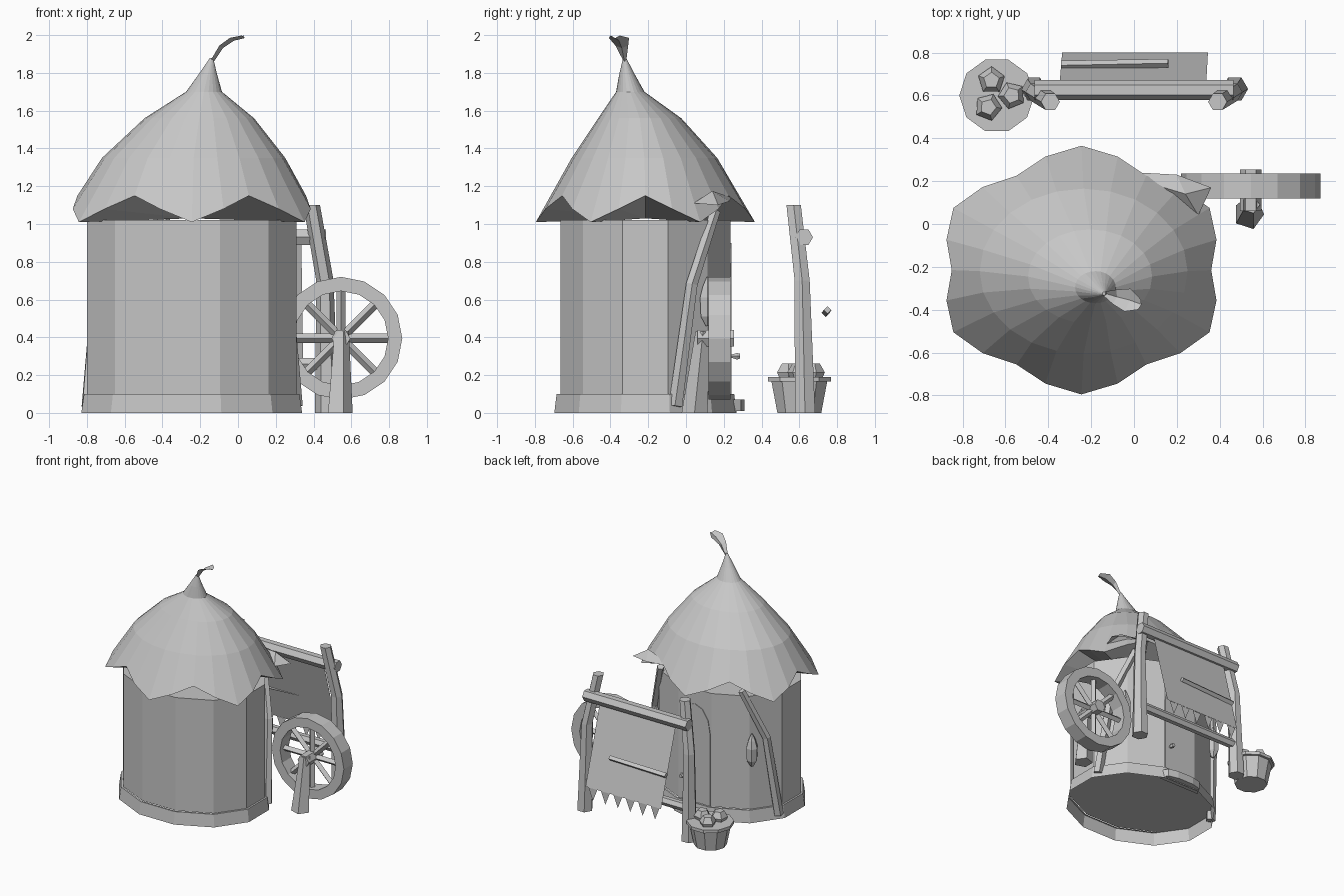
import bpy
import bmesh
from math import sin, cos, pi, radians
from mathutils import Vector

if "Cube" in bpy.data.objects:
    bpy.data.objects.remove(bpy.data.objects["Cube"])

grey = bpy.data.materials.new("plain grey")
grey.use_nodes = True
GREY = (0.57, 0.57, 0.57, 1)
grey.diffuse_color = GREY
grey.node_tree.nodes["Principled BSDF"].inputs["Base Color"].default_value = GREY

HUT = Vector((-0.245, -0.215, 0))


def make(name, verts, faces):
    me = bpy.data.meshes.new(name)
    me.from_pydata([tuple(v) for v in verts], [], faces)
    me.materials.append(grey)
    bm = bmesh.new()
    bm.from_mesh(me)
    bmesh.ops.recalc_face_normals(bm, faces=bm.faces)
    bm.to_mesh(me)
    bm.free()
    ob = bpy.data.objects.new(name, me)
    bpy.context.collection.objects.link(ob)
    return ob


def loft(name, rings, caps=True, closed=False):
    """Skin a list of equal-length rings."""
    n, m = len(rings[0]), len(rings)
    faces = [(i * n + j, i * n + (j + 1) % n,
              (i + 1) % m * n + (j + 1) % n, (i + 1) % m * n + j)
             for i in range(m if closed else m - 1) for j in range(n)]
    if caps and not closed:
        faces += [tuple(reversed(range(n))), tuple(range((m - 1) * n, m * n))]
    return make(name, [v for r in rings for v in r], faces)


def ellipse(c, rx, ry, n, turn=0.0):
    return [Vector((c[0] + rx * cos(2 * pi * k / n + turn),
                    c[1] + ry * sin(2 * pi * k / n + turn), c[2])) for k in range(n)]


def tube(name, path, radii, sides=6):
    """Round-ish pole through a few points."""
    pts = [Vector(p) for p in path]
    rings = []
    for i, p in enumerate(pts):
        d = pts[min(i + 1, len(pts) - 1)] - pts[max(i - 1, 0)]
        q = d.to_track_quat('Z', 'Y')
        rings.append([p + q @ v for v in ellipse((0, 0, 0), radii[i], radii[i], sides)])
    return loft(name, rings)


def post(name, path, radii, sides=6):
    """Leaning pole with level ends."""
    return loft(name, [ellipse(p, r, r, sides) for p, r in zip(path, radii)])


# Hut walls with a raised floor, and an open base band around them
loft("hut_wall", [ellipse(HUT + Vector((0, 0, z)), 0.575, 0.466, 12, radians(15))
                  for z in (0.1, 1.02)])
loft("base_band", [ellipse(HUT + Vector((0, 0, z)), rx, rx * 0.825, 12, radians(15))
                   for z, rx in ((0, 0.605), (0.1, 0.59), (0.1, 0.572))], caps=False)

# Drooping roof with a scalloped rim, leaning peak and closed underside
N = 24
rim = []
for k in range(N):
    f, z = {0: (0.877, 1.15), 2: (1.0, 1.01)}.get(k % 4, (0.945, 1.08))
    a = 2 * pi * k / N
    rim.append(HUT + Vector((0.69 * f * cos(a), 0.58 * f * sin(a), z)))
rings = [ellipse((HUT.x, HUT.y, 1.03), 0.002, 0.002, N), rim]
for x, y, z, rx, ry in ((-0.235, -0.22, 1.35, 0.485, 0.385), (-0.205, -0.245, 1.56, 0.29, 0.22),
                        (-0.18, -0.295, 1.7, 0.095, 0.075), (-0.16, -0.312, 1.79, 0.05, 0.042),
                        (-0.14, -0.325, 1.88, 0.008, 0.008)):
    rings.append(ellipse((x, y, z), rx, ry, N))
loft("roof", rings)

# Curled leaf on the peak
side = Vector((0.25, 1, 0.0)).normalized()
spine = [((-0.14, -0.325, 1.87), 0.01), ((-0.09, -0.34, 1.945), 0.035),
         ((-0.03, -0.355, 1.985), 0.055), ((0.025, -0.375, 1.998), 0.025)]
verts = []
for p, w in spine:
    p = Vector(p)
    verts += [p - side * w, p - Vector((-0.01, 0, 0.014)), p + side * w]
make("peak_leaf", verts, [(3 * i + j, 3 * i + j + 1, 3 * i + j + 4, 3 * i + j + 3)
                          for i in range(3) for j in range(2)])

# Loose leaf at the back corner of the roof
make("loose_leaf", [(0.02, 0.24, 1.14), (0.2, 0.23, 1.12), (0.36, 0.17, 1.1),
                    (0.3, 0.04, 1.11), (0.14, 0.17, 1.16), (0.24, 0.14, 1.175)],
     [(0, 1, 5, 4), (1, 2, 5), (2, 3, 5), (3, 4, 5)])

# Crooked poles and hanging pods on both sides of the door
for name, s in (("right", -1), ("left", 1)):
    def at(x, y, z):
        return (HUT.x + s * x, y, z)
    tube(name + "_hut_pole", [at(0.55, -0.055, 0.035), at(0.5, 0.03, 0.68), at(0.365, 0.155, 1.07)],
         (0.038, 0.032, 0.028), 5)
    tube(name + "_pod", [at(0.43, 0.115, z) for z in (0.46, 0.51, 0.61, 0.67, 0.72)],
         (0.012, 0.042, 0.047, 0.03, 0.006))

# Arched door, knob and step at the back
outline = [(-0.14, 0.1), (0.14, 0.1)] + [
    (0.14 * cos(pi * k / 6), 0.68 + 0.22 * sin(pi * k / 6)) for k in range(7)]
loft("door", [[Vector((HUT.x + x, y, z)) for x, z in outline] for y in (0.24, 0.233)])
tube("door_knob", [(-0.15, 0.235, 0.3), (-0.15, 0.27, 0.3), (-0.15, 0.285, 0.3)],
     (0.008, 0.02, 0.015))
loft("door_step", [[Vector((HUT.x + x, y, z)) for x, y in
                    ((-0.19, 0.22), (0.19, 0.22), (0.15, 0.29), (0.07, 0.31),
                     (-0.07, 0.31), (-0.15, 0.29))] for z in (0.01, 0.07)])

# Spoked wheel
C = Vector((0.545, 0, 0.395))


def wheel_ring(r, y):
    return [C + Vector((r * cos(2 * pi * k / 16), y, r * sin(2 * pi * k / 16))) for k in range(16)]


loft("wheel_rim", [wheel_ring(0.325, 0.12), wheel_ring(0.325, 0.235),
                   wheel_ring(0.25, 0.235), wheel_ring(0.25, 0.12)], closed=True)
for k in range(8):
    d = Vector((cos(k * pi / 4), 0, sin(k * pi / 4)))
    mid = C + Vector((0, 0.178, 0))
    tube("spoke_%d" % (k + 1), [mid + d * 0.02, mid + d * 0.27], (0.024, 0.024), 4)
tube("wheel_axle", [C + Vector((0, y, 0)) for y in (0.06, 0.255)], (0.05, 0.05))
post("wheel_stand", [(0.535, 0.045, 0), (0.545, 0.09, 0.43)], (0.072, 0.042), 5)

# Rack posts and cross bars
for name, s in (("right", -1), ("left", 1)):
    post(name + "_rack_post", [(s * 0.47, 0.63, 0), (s * 0.46, 0.615, 0.7), (s * 0.39, 0.57, 1.1)],
         (0.062, 0.046, 0.044))
tube("top_bar", [(-0.465, 0.625, 0.93), (0.465, 0.625, 0.93)], (0.047, 0.047))
tube("low_bar", [(-0.46, 0.63, 0.26), (0.46, 0.63, 0.26)], (0.036, 0.036))

# Hanging hide with a toothed lower edge and a stick across it
make("hide", [(-0.35, 0.62, 0.93), (0.335, 0.62, 0.93), (0.345, 0.8, 0.28), (-0.335, 0.8, 0.28)],
     [(0, 1, 2, 3)])
verts = []
for k in range(6):
    x = -0.28 + k * 0.112
    verts += [(x - 0.04, 0.798, 0.28), (x + 0.04, 0.798, 0.28), (x, 0.798, 0.18)]
make("hide_teeth", verts, [(3 * k, 3 * k + 1, 3 * k + 2) for k in range(6)])
tube("hide_stick", [(-0.34, 0.74, 0.53), (0.16, 0.75, 0.545)], (0.022, 0.02), 4)

# Basket with stones
B = Vector((-0.64, 0.6, 0))
loft("basket", [ellipse(B + Vector((0, 0, z)), r, r, 10) for z, r in
                ((0, 0.122), (0.165, 0.155), (0.165, 0.175), (0.19, 0.175))])
for i, (x, y, t) in enumerate(((-0.025, 0.07, 0.3), (0.07, 0.0, 0.7), (-0.04, -0.055, 1.2))):
    loft("stone_%d" % (i + 1), [ellipse(B + Vector((x, y, z)), r, r, 5, t) for z, r in
                                ((0.18, 0.05), (0.215, 0.065), (0.262, 0.038))])
